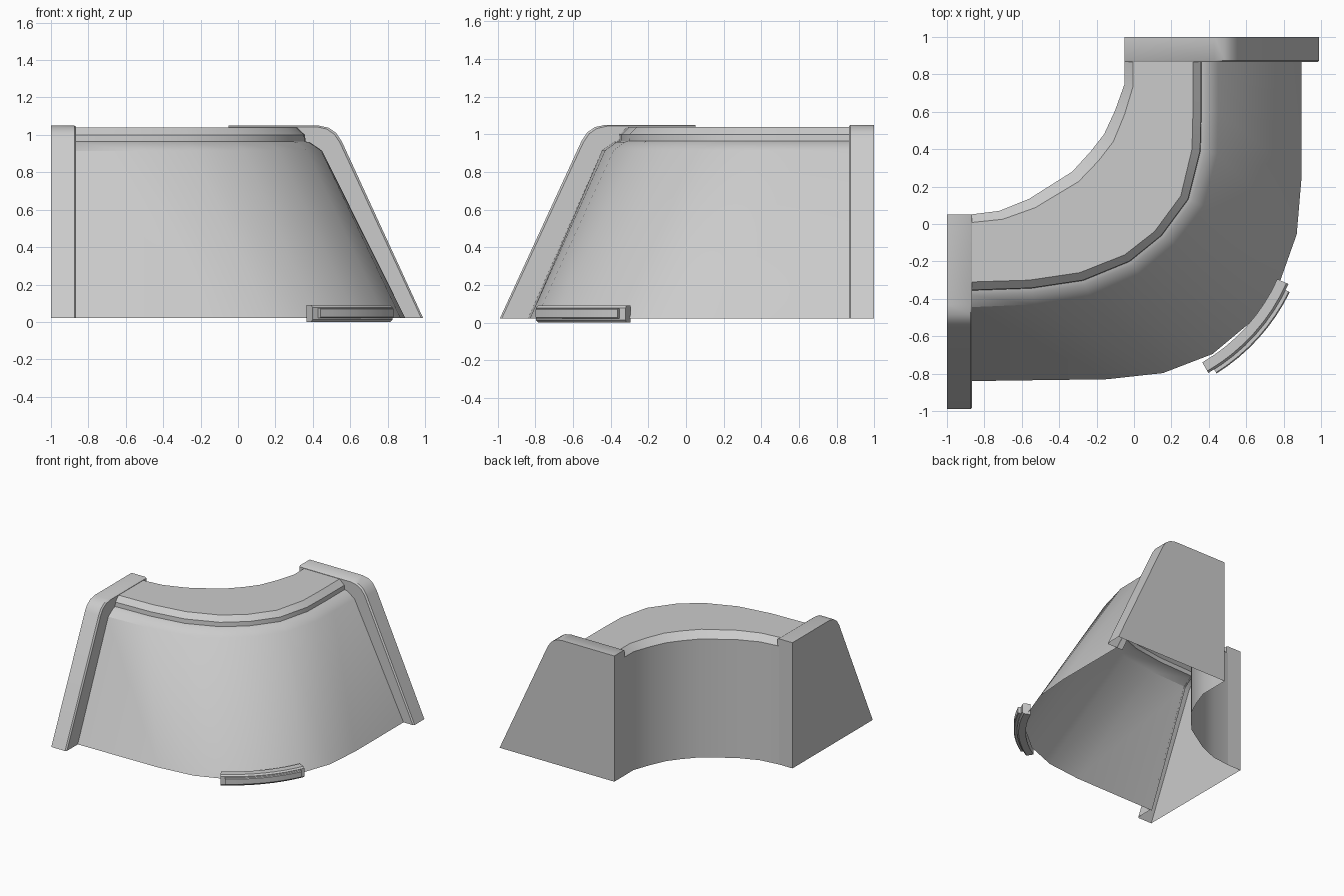
import bpy, bmesh, math
from mathutils import Vector

cube = bpy.data.objects.get("Cube")
if cube:
    bpy.data.objects.remove(cube)

grey = bpy.data.materials.new("plain grey")
grey.use_nodes = True
COLOUR = (0.6, 0.6, 0.6, 1)
grey.diffuse_color = COLOUR
grey.node_tree.nodes["Principled BSDF"].inputs["Base Color"].default_value = COLOUR


def finish(name, bm, angle=30):
    bmesh.ops.recalc_face_normals(bm, faces=bm.faces)
    mesh = bpy.data.meshes.new(name)
    bm.to_mesh(mesh)
    bm.free()
    mesh.materials.append(grey)
    obj = bpy.data.objects.new(name, mesh)
    bpy.context.collection.objects.link(obj)
    bpy.ops.object.select_all(action='DESELECT')
    obj.select_set(True)
    bpy.context.view_layer.objects.active = obj
    bpy.ops.object.shade_smooth_by_angle(angle=math.radians(angle))
    return obj


def loft(bm, sections, closed=False):
    """Skin a run of equal-length sections; returns the vertex rows."""
    rows = [[bm.verts.new(p) for p in s] for s in sections]
    for a, b in zip(rows, rows[1:]):
        n = len(a)
        for i in range(n if closed else n - 1):
            j = (i + 1) % n
            bm.faces.new((a[i], a[j], b[j], b[i]))
    return rows


# Plan curves of the bend: inner wall, top edge, shoulder, foot
inner = [(-.88, .05), (-.72, .07), (-.56, .135), (-.33, .28), (-.23, .39),
         (-.16, .48), (-.1, .61), (-.05, .75), (-.05, .87)]
top = [(-.88, -.31), (-.56, -.3), (-.29, -.26), (-.05, -.165), (.11, -.04),
       (.25, .15), (.31, .4), (.315, .6), (.315, .87)]
shoulder = [(-.88, -.445), (-.53, -.43), (-.235, -.385), (.03, -.27), (.22, -.107),
            (.37, .096), (.445, .375), (.45, .6), (.45, .87)]
foot = [(-.88, -.84), (-.145, -.83), (.155, -.797), (.42, -.695), (.63, -.52),
        (.785, -.295), (.87, -.055), (.895, .24), (.895, .87)]

# Curved wall: open underneath, with a stepped shoulder
sections = []
for a, b, c, d in zip(*[[Vector(p) for p in r] for r in (inner, top, shoulder, foot)]):
    ring = [(a, .02), (a, .99), (a.lerp(b, .12), 1.04), (b, 1.04),
            (b.lerp(c, .32), 1.0), (b.lerp(c, .34), .965), (b.lerp(c, .52), .96),
            (c, .915), (d, .02)]
    sections.append([(p.x, p.y, z) for p, z in ring])
bm = bmesh.new()
loft(bm, sections)
finish("curved_wall", bm)

# End flanges: outer plate, rim and a lip reaching in to the wall
rim = [(-.05, .02), (-.05, 1.05), (.43, 1.05), (.485, 1.038), (.525, 1.01),
       (.555, .965), (.99, .02)]
lip = [(-.05, .02), (-.05, .97), (.33, .97), (.36, .965), (.4, .945),
       (.45, .9), (.84, .02)]


def flange(name, place):
    bm = bmesh.new()
    small = [(d if d < 0 else d - .01, z if z < .1 else z - .007) for d, z in rim]
    layers = [(rim, 1), (rim, .875), (small, .865), (lip, .865)]
    rows = loft(bm, [[place(d, z, e) for d, z in prof] for prof, e in layers])
    bm.faces.new(rows[0])
    finish(name, bm, 35)


flange("right_end_flange", lambda d, z, e: (-e, -d, z))
flange("back_end_flange", lambda d, z, e: (d, e, z))


# Curved plaque at the foot of the bend, in two tiers
def arc_block(name, r0, r1, z0, z1, start, end, bevel):
    bm = bmesh.new()
    prof = [(r0, z0), (r0, z1), (r1 - bevel, z1), (r1, z1 - bevel),
            (r1, z0 + bevel), (r1 - bevel, z0)]
    sections = []
    for i in range(9):
        t = math.radians(start + (end - start) * i / 8)
        sections.append([(-.12 + r * math.cos(t), .1 + r * math.sin(t), z)
                         for r, z in prof])
    rows = loft(bm, sections, closed=True)
    bm.faces.new(rows[0])
    bm.faces.new(rows[-1])
    finish(name, bm)


arc_block("plaque_base", .97, 1.035, 0, .09, -60, -24, .012)
arc_block("plaque_front", 1.03, 1.06, .02, .075, -58, -26, .006)
